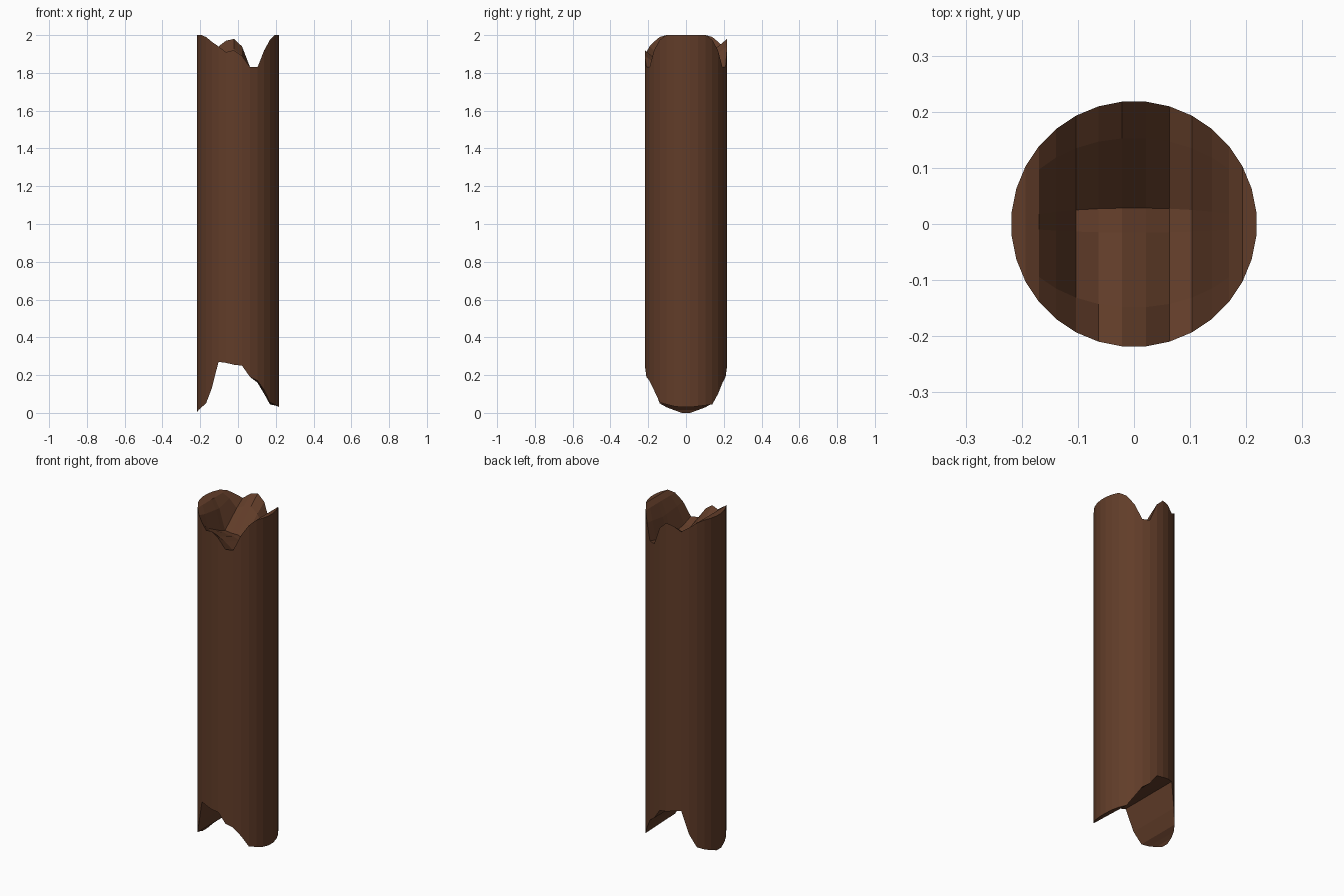
import bpy, bmesh, math

cube = bpy.data.objects.get("Cube")
if cube:
    bpy.data.objects.remove(cube, do_unlink=True)

RADIUS, SIDES = 0.219, 32
HALF = SIDES // 2

# Broken-end profiles, one height per station from right to left
top_front = [2, 2, 2, 1.99, 1.965, 1.94, 1.91, 1.92, 1.89, 1.83, 1.83, 1.92, 1.975, 2, 2, 2]
top_back = [2, 2, 2, 1.99, 1.965, 1.94, 1.97, 1.98, 1.94, 1.83, 1.83, 1.92, 1.975, 2, 2, 2]
bottom_front = [0, .015, .03, .05, .13, .27, .265, .255, .25, .19, .17, .12, .055, .045, .035, .03]
bottom_back = [0, .015, .03, .05, .13, .27, .265, .255, .25, .19, .16, .1, .045, .04, .035, .03]

# Splintered hollow in the top: depth per station, and its shape front to back
hollow = [0, 0, 0, 0, .03, .13, .14, .15, .13, .06, .05, .02, 0, 0, 0, 0]
row_pos = [-1, -.68, -.07, .13, .7, 1]
row_depth = [0, .45, .9, 1, .3, 0]


def end_surface(bm, front, back, depths, rows, shape):
    """Strips running front to back across one end of the log."""
    grid = []
    for i in range(HALF):
        angle = math.pi * (i + .5) / HALF
        x, reach = -RADIUS * math.cos(angle), RADIUS * math.sin(angle)
        line = []
        for pos, amount in zip(rows, shape):
            t = (pos + 1) / 2
            z = front[i] * (1 - t) + back[i] * t - depths[i] * amount
            line.append(bm.verts.new((x, pos * reach, z)))
        grid.append(line)
    return grid


def skin(bm, grid):
    for a, b in zip(grid, grid[1:]):
        for j in range(len(a) - 1):
            bm.faces.new((a[j], b[j], b[j + 1], a[j + 1]))


bm = bmesh.new()
top = end_surface(bm, top_front, top_back, hollow, row_pos, row_depth)
bottom = end_surface(bm, bottom_front, bottom_back, [0] * HALF, [-1, 1], [0, 0])
skin(bm, top)
skin(bm, bottom)

# Bark: front and back staves, then the two closing side staves
for i in range(HALF - 1):
    for k in (0, -1):
        bm.faces.new((bottom[i][k], bottom[i + 1][k], top[i + 1][k], top[i][k]))
for i in (0, -1):
    bm.faces.new([bottom[i][0], bottom[i][1]] + top[i][::-1])
bmesh.ops.recalc_face_normals(bm, faces=bm.faces)

mesh = bpy.data.meshes.new("broken_log")
bm.to_mesh(mesh)
bm.free()
log = bpy.data.objects.new("broken_log", mesh)
bpy.context.collection.objects.link(log)

# Brown wood
wood = bpy.data.materials.new("brown_wood")
wood.use_nodes = True
color = (0.12, 0.046, 0.022, 1)
wood.diffuse_color = color
wood.node_tree.nodes["Principled BSDF"].inputs["Base Color"].default_value = color
mesh.materials.append(wood)
